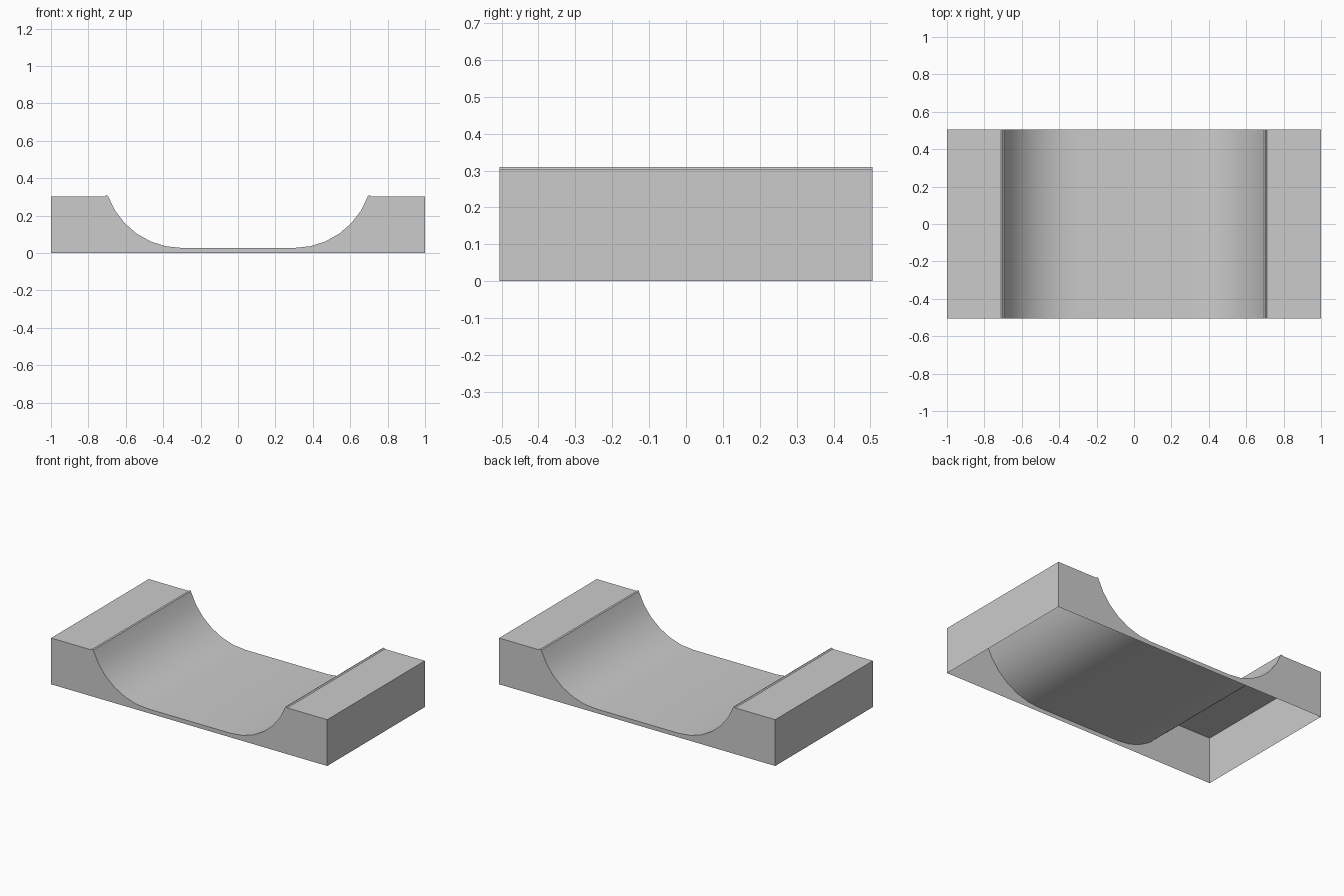
import bpy, bmesh, math

if "Cube" in bpy.data.objects:
    bpy.data.objects.remove(bpy.data.objects["Cube"])

HALF_Y = 0.505    # half of the ramp width
DECK_Z = 0.303    # height of the end platforms
FLAT_X = 0.30     # half length of the flat bottom
FLAT_Z = 0.027
RADIUS = 0.42     # transition arc
ARC = math.radians(70.3)
STEPS = 6

# Right half of the profile: outer end, deck, raised coping lip, transition arc
half = [(1.0, 0.0), (1.0, DECK_Z), (0.711, DECK_Z), (0.704, 0.31)]
for i in range(STEPS, -1, -1):
    a = ARC * i / STEPS
    half.append((FLAT_X + RADIUS * math.sin(a),
                 FLAT_Z + RADIUS * (1 - math.cos(a))))
profile = half + [(-x, z) for x, z in reversed(half)]

# Hollow shell, open underneath
bm = bmesh.new()
front = [bm.verts.new((x, -HALF_Y, z)) for x, z in profile]
back = [bm.verts.new((x, HALF_Y, z)) for x, z in profile]
for i in range(len(profile) - 1):
    bm.faces.new((front[i], back[i], back[i + 1], front[i + 1]))

# Front and back side walls
bm.faces.new(front)
bm.faces.new(list(reversed(back)))
for f in bm.faces:
    f.normal_update()
side = next(f for f in bm.faces if len(f.verts) > 4)
if side.normal.y * side.calc_center_median().y < 0:
    bmesh.ops.reverse_faces(bm, faces=[f for f in bm.faces if len(f.verts) > 4])
end = bm.faces[:1][0]
if end.normal.x < 0:
    bmesh.ops.reverse_faces(bm, faces=[f for f in bm.faces if len(f.verts) == 4])

mesh = bpy.data.meshes.new("half_pipe_ramp")
bm.to_mesh(mesh)
bm.free()
ramp = bpy.data.objects.new("half_pipe_ramp", mesh)
bpy.context.collection.objects.link(ramp)

# Smooth riding surface, crisp edges
bpy.context.view_layer.objects.active = ramp
ramp.select_set(True)
bpy.ops.object.shade_smooth_by_angle(angle=math.radians(30))
